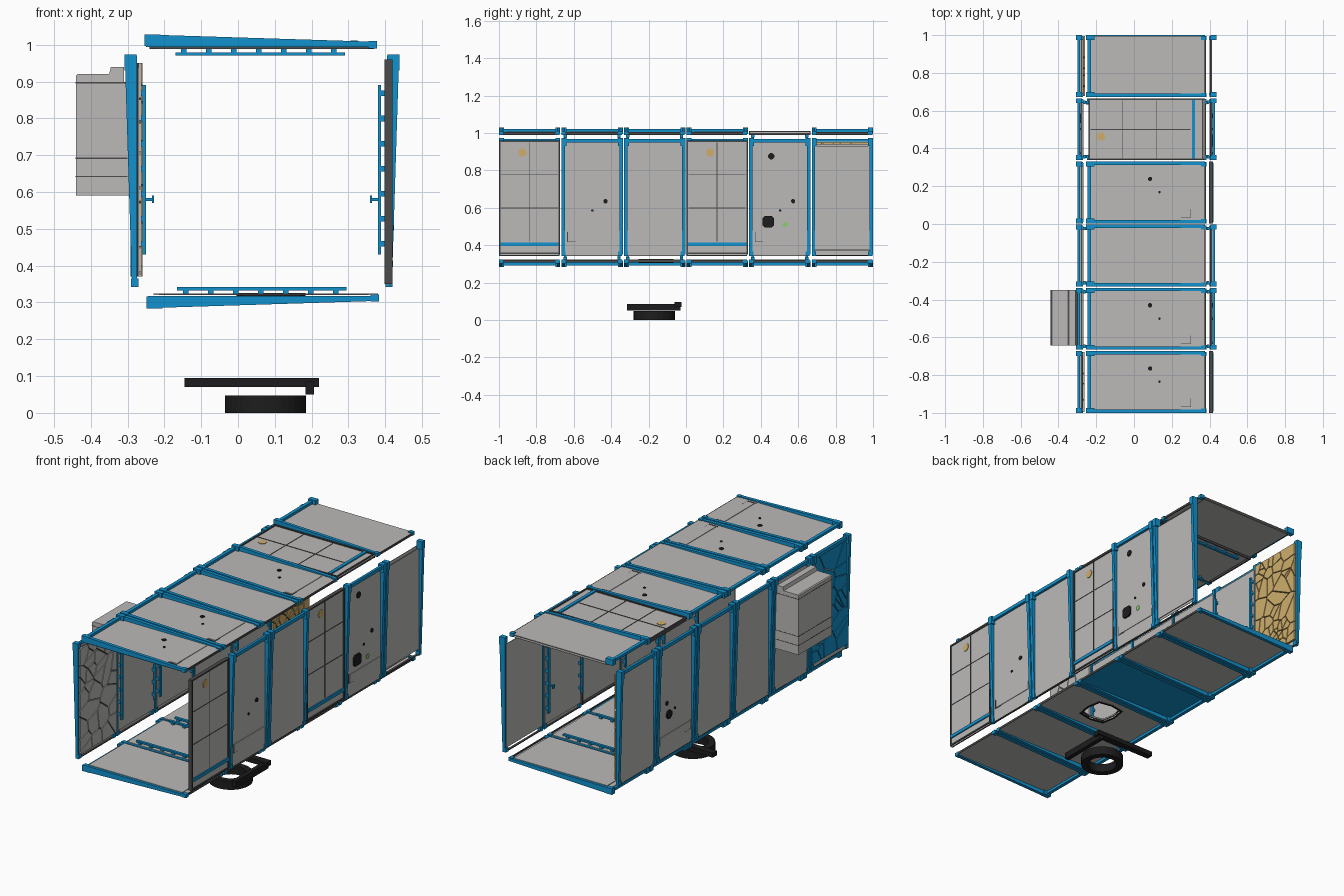
import bpy, bmesh, math, random
from mathutils import Vector as V

if "Cube" in bpy.data.objects:
    bpy.data.objects.remove(bpy.data.objects["Cube"])

random.seed(4)


def mat(name, r, g, b):
    m = bpy.data.materials.new(name)
    m.diffuse_color = (r, g, b, 1)
    m.use_nodes = True
    m.node_tree.nodes["Principled BSDF"].inputs["Base Color"].default_value = m.diffuse_color
    return m


GREY = mat("panel_grey", .50, .49, .48)
BLUE = mat("frame_blue", .006, .29, .62)
DARK = mat("seam_dark", .07, .07, .07)
BLACK = mat("rubber_black", .012, .012, .013)
GOLD = mat("tan_gold", .62, .42, .15)
BROWN = mat("crack_brown", .10, .06, .02)
GREEN = mat("marker_green", .25, .62, .16)

# Each side: origin, direction across the panel (u), outward direction (w)
SIDES = {
    "roof": (V((-.25, 0, .97)), V((1, 0, 0)), V((0, 0, 1))),
    "floor": (V((-.245, 0, .342)), V((1, 0, 0)), V((0, 0, -1))),
    "right_wall": (V((.38, 0, .97)), V((0, 0, -1)), V((1, 0, 0))),
    "left_wall": (V((-.25, 0, .97)), V((0, 0, -1)), V((-1, 0, 0))),
}
PITCH, L = .3345, .3275
parts = {}


def prism(name, m, pts, vec):
    """Extrude a flat outline along vec into the mesh for this part."""
    bm = parts.setdefault((name, m.name), (bmesh.new(), m))[0]
    a = [bm.verts.new(p) for p in pts]
    b = [bm.verts.new(p + vec) for p in pts]
    n = len(a)
    bm.faces.new(a[::-1])
    bm.faces.new(b)
    for i in range(n):
        bm.faces.new((a[i], a[(i + 1) % n], b[(i + 1) % n], b[i]))


def plate(side, i, part, m, uy, w0, w1):
    """Outline in (u, y) on segment i, thick from w0 to w1."""
    o, U, W = SIDES[side]
    y = -1 + PITCH * i
    prism(side + "_" + part, m, [o + U * p + V((0, y + q, 0)) + W * w0 for p, q in uy], W * (w1 - w0))


def box(side, i, part, m, u0, u1, y0, y1, w0, w1):
    plate(side, i, part, m, [(u0, y0), (u1, y0), (u1, y1), (u0, y1)], w0, w1)


def disc(side, i, part, m, u, y, r, w0, w1, n=12):
    plate(side, i, part, m, [(u + r * math.cos((k + .5) * math.tau / n), y + r * math.sin((k + .5) * math.tau / n))
                             for k in range(n)], w0, w1)


def beam(side, i, y):
    """Tapered seam beam, thick at u = 0."""
    o, U, W = SIDES[side]
    prof = [(0, .024), (0, .056), (.05, .056), (.62, .038), (.62, .024)]
    prism(side + "_seam_beams", BLUE, [o + U * u + W * w + V((0, -1 + PITCH * i + y, 0)) for u, w in prof],
          V((0, .018, 0)))


def shards(side, i, m, n, w0, w1, gap=.0022):
    """Fractured sheet: cells round random seeds, with gaps between."""
    seeds = [V((random.uniform(.03, .59), random.uniform(.01, .315))) for _ in range(n)]
    for s in seeds:
        poly = [V(p) for p in ((.02, .005), (.60, .005), (.60, .322), (.02, .322))]
        for t in seeds:
            if t is s:
                continue
            d = (t - s).normalized()
            lim = (t - s).length / 2 - gap
            out = []
            for a, b in zip(poly, poly[1:] + poly[:1]):
                da, db = (a - s).dot(d) - lim, (b - s).dot(d) - lim
                if da <= 0:
                    out.append(a)
                if da * db < 0:
                    out.append(a.lerp(b, da / (da - db)))
            poly = out
            if len(poly) < 3:
                break
        if len(poly) > 2:
            plate(side, i, "cracked_sheet", m, poly, w0, w1)


def seamed_details(side, i):
    for u in (.19, .37):
        box(side, i, "seam_lines", DARK, u, u + .003, .01, .315, .034, .036)
    box(side, i, "seam_lines", DARK, .02, .55, .16, .164, .034, .036)
    for y in (0, L - .008):
        box(side, i, "dark_rims", DARK, .01, .62, y, y + .008, .018, .039)
    for u in (.01, .61):
        box(side, i, "dark_rims", DARK, u, u + .008, 0, L, .018, .039)
    box(side, i, "cross_bar", BLUE, .556, .574, .008, L - .008, .034, .041)
    disc(side, i, "round_marker", GOLD, .075, .125, .022, .034, .037, 16)


def service_details(side, i):
    disc(side, i, "ports", BLACK, .335, .235, .012, .034, .038, 8)
    disc(side, i, "ports", BLACK, .385, .165, .007, .034, .038, 8)
    box(side, i, "seam_lines", DARK, .50, .55, .03, .034, .034, .036)
    box(side, i, "seam_lines", DARK, .55, .553, .03, .075, .034, .036)
    box(side, i, "step_ledge", GREY, .505, .55, .04, .30, .034, .037)


SEAMED = {("right_wall", 0), ("right_wall", 3), ("roof", 4)}
SERVICE = {("right_wall", 1), ("right_wall", 4), ("roof", 0), ("roof", 1), ("roof", 3), ("left_wall", 4)}

for side in SIDES:
    for i in range(6):
        key = (side, i)
        # Outer and inner sheets
        skin = BLUE if key == ("floor", 3) else GREY
        u0, u1 = (.04, .595) if key == ("right_wall", 5) else (.015, .625)
        if key == ("floor", 2):  # hatch opening above the ring
            cu, cy, r = .335, .17, .085
            ang = [k * math.pi / 4 for k in range(8)]
            inner = [(cu + r * (1 + .2 * (k % 2)) * math.cos(a), cy + r * (1 + .2 * (k % 2)) * math.sin(a))
                     for k, a in enumerate(ang)]
            rim = [(cu + (p - cu) * 1.1, cy + (q - cy) * 1.1) for p, q in inner]
            edge = [(u1, cy), (u1, .322), (cu, .322), (u0, .322), (u0, cy), (u0, .005), (cu, .005), (u1, .005)]
            for k in range(8):
                j = (k + 1) % 8
                for w in (.018, .030):
                    plate(side, i, "sheets", GREY, [inner[k], edge[k], edge[j], inner[j]], w, w + .004)
                plate(side, i, "hatch_rim", BLACK, [inner[k], rim[k], rim[j], inner[j]], .016, .038)
        else:
            box(side, i, "outer_sheets", skin, u0, u1, .005, .322, .030, .034)
            if key not in (("left_wall", 0), ("left_wall", 5)):
                box(side, i, "inner_sheets", GREY, .03, .60, .008, .32, .018, .021)
        # Seam beams, cap rail and its end blocks
        if key in SEAMED:
            seamed_details(side, i)
        else:
            beam(side, i, 0)
            if key != ("roof", 5):
                beam(side, i, L - .018)
            if key != ("right_wall", 5):
                box(side, i, "cap_rails", BLUE, .003, .022, .018, L - .018, .036, .050)
            for y in (0, L - .026):
                box(side, i, "cap_blocks", BLUE, -.004, .04, y, y + .026, .026, .058)
                box(side, i, "foot_blocks", BLUE, .605, .628, y, y + .022, .020, .040)
            box(side, i, "foot_lips", DARK, .622, .627, .018, L - .018, .022, .034)
        if key in SERVICE:
            service_details(side, i)
        # Inner rails on stand-off knobs
        if i in (1, 2, 4):
            for y in (.012, .30):
                box(side, i, "inner_rails", BLUE, .08, .54, y, y + .014, 0, .009)
                for k in range(7):
                    box(side, i, "rail_knobs", BLUE, .095 + k * .068, .11 + k * .068, y - .002, y + .016, .006, .018)
        if i == 4 and "wall" in side:
            box(side, i, "handle", BLUE, .386, .394, .295, .303, -.022, .004)
            box(side, i, "handle", BLUE, .380, .400, .289, .309, -.022, -.016)

# Fractured sheets on the left wall
shards("left_wall", 0, BLUE, 22, .036, .042)
shards("left_wall", 0, GREY, 30, .012, .020)
box("left_wall", 0, "crack_backing", DARK, .02, .60, .006, .32, .021, .024)
shards("left_wall", 5, GOLD, 55, .010, .018)
box("left_wall", 5, "crack_backing", BROWN, .02, .60, .006, .32, .018, .021)

# Right wall ports and marker
plate("right_wall", 4, "square_port", BLACK, [(.415, .082), (.425, .072), (.465, .072), (.475, .082),
      (.475, .122), (.465, .132), (.425, .132), (.415, .122)], .034, .043)
disc("right_wall", 4, "upper_port", BLACK, .095, .118, .018, .034, .038, 8)
disc("right_wall", 4, "green_marker", GREEN, .46, .192, .014, .038, .040, 10)
disc("left_wall", 4, "round_port", BLACK, .40, .22, .024, .034, .042, 8)

# Equipment box on the left wall
outline = [(-.29, .59), (-.44, .59), (-.44, .915), (-.435, .92), (-.35, .92), (-.345, .94), (-.31, .94),
           (-.31, .90), (-.29, .87)]
prism("equipment_box", GREY, [V((x, -.643, z)) for x, z in outline], V((0, .293, 0)))
for z in (.64, .69, .895):
    prism("equipment_box_lines", DARK, [V((x, y, z)) for x, y in
          ((-.441, -.644), (-.30, -.644), (-.30, -.349), (-.441, -.349))], V((0, 0, .003)))

# L-shaped bars below the floor
for x0, x1, y0, y1, z0, z1 in ((-.145, .22, -.062, -.025, .07, .095), (.183, .207, -.315, -.03, .05, .085)):
    prism("under_floor_bars", BLACK, [V((x0, y0, z0)), V((x1, y0, z0)), V((x1, y1, z0)), V((x0, y1, z0))],
          V((0, 0, z1 - z0)))

# Ring on the ground: square section swept round
bm = parts.setdefault(("ground_ring", BLACK.name), (bmesh.new(), BLACK))[0]
N = 32
rings = [[bm.verts.new((.075 + r * math.cos(k * math.tau / N), -.17 + r * math.sin(k * math.tau / N), z))
          for r, z in ((.075, 0), (.11, 0), (.11, .047), (.075, .047))] for k in range(N)]
for k in range(N):
    a, b = rings[k], rings[(k + 1) % N]
    for j in range(4):
        bm.faces.new((a[j], b[j], b[(j + 1) % 4], a[(j + 1) % 4]))

# Turn the collected parts into objects
for (name, colour), (bm, m) in parts.items():
    bmesh.ops.recalc_face_normals(bm, faces=bm.faces)
    me = bpy.data.meshes.new(name)
    bm.to_mesh(me)
    bm.free()
    me.materials.append(m)
    bpy.context.collection.objects.link(bpy.data.objects.new(name, me))
